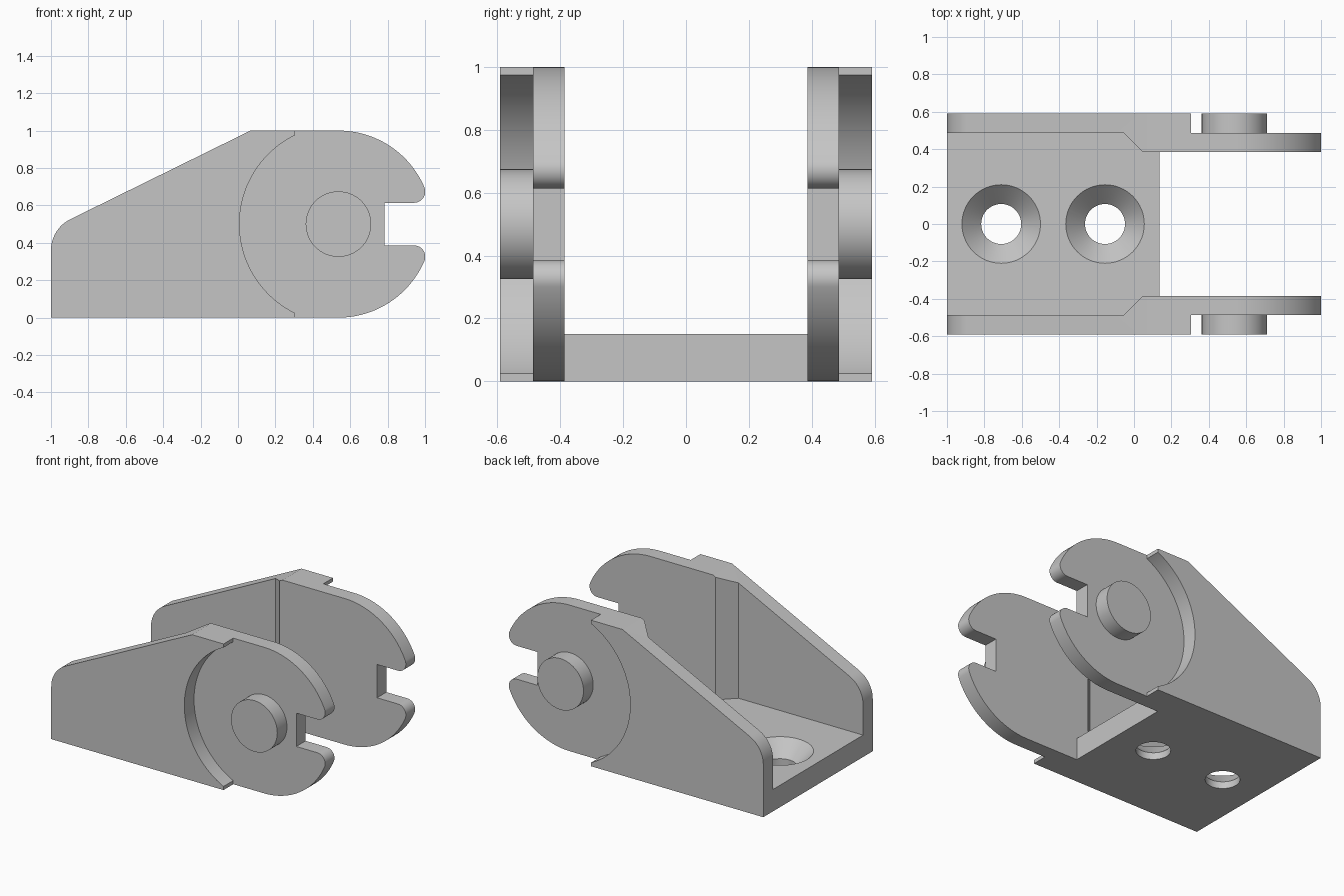
import bpy, bmesh
from math import cos, sin, radians, tan, atan2, sqrt, degrees
from mathutils import Vector, Matrix

if "Cube" in bpy.data.objects:
    bpy.data.objects.remove(bpy.data.objects["Cube"])

steel = bpy.data.materials.new("plain grey")
steel.use_nodes = True
GREY = (0.56, 0.56, 0.56, 1)
steel.diffuse_color = GREY
steel.node_tree.nodes["Principled BSDF"].inputs["Base Color"].default_value = GREY

# Main dimensions
INNER, MID, OUTER = 0.386, 0.487, 0.592   # wall layers in y
PIVOT = Vector((0.537, 0.5))              # pivot in x, z
FLOOR_TOP, FLOOR_END = 0.15, 0.135


def add_object(name, bm):
    bmesh.ops.recalc_face_normals(bm, faces=bm.faces)
    mesh = bpy.data.meshes.new(name)
    bm.to_mesh(mesh)
    bm.free()
    mesh.materials.append(steel)
    obj = bpy.data.objects.new(name, mesh)
    bpy.context.collection.objects.link(obj)
    return obj


def prism(name, points, lo, hi, upright):
    """Extrude an x-z outline along y (upright) or an x-y outline along z."""
    bm = bmesh.new()
    place = (lambda p, h: (p[0], h, p[1])) if upright else (lambda p, h: (p[0], p[1], h))
    face = bm.faces.new([bm.verts.new(place(p, lo)) for p in points])
    result = bmesh.ops.extrude_face_region(bm, geom=[face])
    verts = [g for g in result["geom"] if isinstance(g, bmesh.types.BMVert)]
    bmesh.ops.translate(bm, verts=verts, vec=Vector(place((0, 0), hi - lo)))
    return add_object(name, bm)


def cone(name, r_low, r_high, x, lo, hi):
    bm = bmesh.new()
    bmesh.ops.create_cone(bm, cap_ends=True, segments=64, radius1=r_low, radius2=r_high,
                          depth=hi - lo, matrix=Matrix.Translation((x, 0, (lo + hi) / 2)))
    return add_object(name, bm)


def arc(centre, radius, start, end, steps):
    angles = [radians(start + (end - start) * i / steps) for i in range(steps + 1)]
    return [(centre[0] + radius * cos(a), centre[1] + radius * sin(a)) for a in angles]


def cut(obj, cutters):
    bpy.context.view_layer.objects.active = obj
    for cutter in cutters:
        mod = obj.modifiers.new("cut", "BOOLEAN")
        mod.operation, mod.solver, mod.object = "DIFFERENCE", "EXACT", cutter
        bpy.ops.object.modifier_apply(modifier=mod.name)
        bpy.data.objects.remove(cutter)


def smooth(obj):
    bpy.ops.object.select_all(action="DESELECT")
    obj.select_set(True)
    bpy.context.view_layer.objects.active = obj
    bpy.ops.object.shade_smooth_by_angle(angle=radians(25))


# Side outline: hooked round nose, sloped tail with a rounded corner
R, TIP, SLOT = 0.5, 0.06, 0.114
dz = SLOT + TIP
dx = sqrt((R - TIP) ** 2 - dz ** 2)
tip_angle = degrees(atan2(dz, dx))
upper = arc(PIVOT, R, 90, tip_angle, 28)
upper += arc(PIVOT + Vector((dx, dz)), TIP, tip_angle, -90, 14)[1:]
upper.append((0.783, PIVOT.y + SLOT))
lower = [(x, 1 - z) for x, z in reversed(upper)]

SLOPE, BEND = 26.2, 0.185
corner_z = 0.475 - BEND * tan(radians((90 - SLOPE) / 2))
tail = arc((-1 + BEND, corner_z), BEND, 180, 90 + SLOPE, 12)
outline = upper + lower + [(-1, 0)] + tail + [(0.067, 1)]

# Walls: thick tail, recessed thin nose, pivot boss
for side, s in (("front", -1), ("back", 1)):
    def layer(name, points, a, b):
        return prism(name, points, min(s * a, s * b), max(s * a, s * b), True)

    wall = layer(side + "_wall", outline, INNER, OUTER)
    pocket = [(-2, 0), (0.145, 0), (0.145, INNER - 0.1), (-0.056 + 0.2, INNER - 0.1),
              (-0.056, MID), (-2, MID)]
    pocket = [(-2, 0), (0.146, 0.285), (-0.056, MID), (-2, MID)]
    pocket_cutter = prism("pocket_cutter", [(x, s * y) for x, y in pocket], -1, 2, False)
    round_cutter = layer("round_cutter", arc(PIVOT, 0.529, 0, 357.5, 143), MID, 1)
    nose_cutter = layer("nose_cutter", [(0.305, -1), (2, -1), (2, 2), (0.305, 2)], MID, 1.1)
    cut(wall, [pocket_cutter, round_cutter, nose_cutter])
    smooth(wall)

    boss = layer(side + "_pivot_boss", arc(PIVOT, 0.175, 0, 354.375, 63), MID - 0.03, OUTER)
    smooth(boss)

# Floor between the walls, with two countersunk screw holes
edge = [(-1, MID), (-0.056, MID), (0.045, INNER), (FLOOR_END, INNER)]
floor = prism("floor", edge + [(x, -y) for x, y in reversed(edge)], 0, FLOOR_TOP, False)
for x in (-0.71, -0.155):
    cut(floor, [cone("countersink_cutter", 0.107, 0.22, x, 0.047, FLOOR_TOP + 0.01),
                cone("hole_cutter", 0.107, 0.107, x, -0.1, 0.1)])
smooth(floor)
